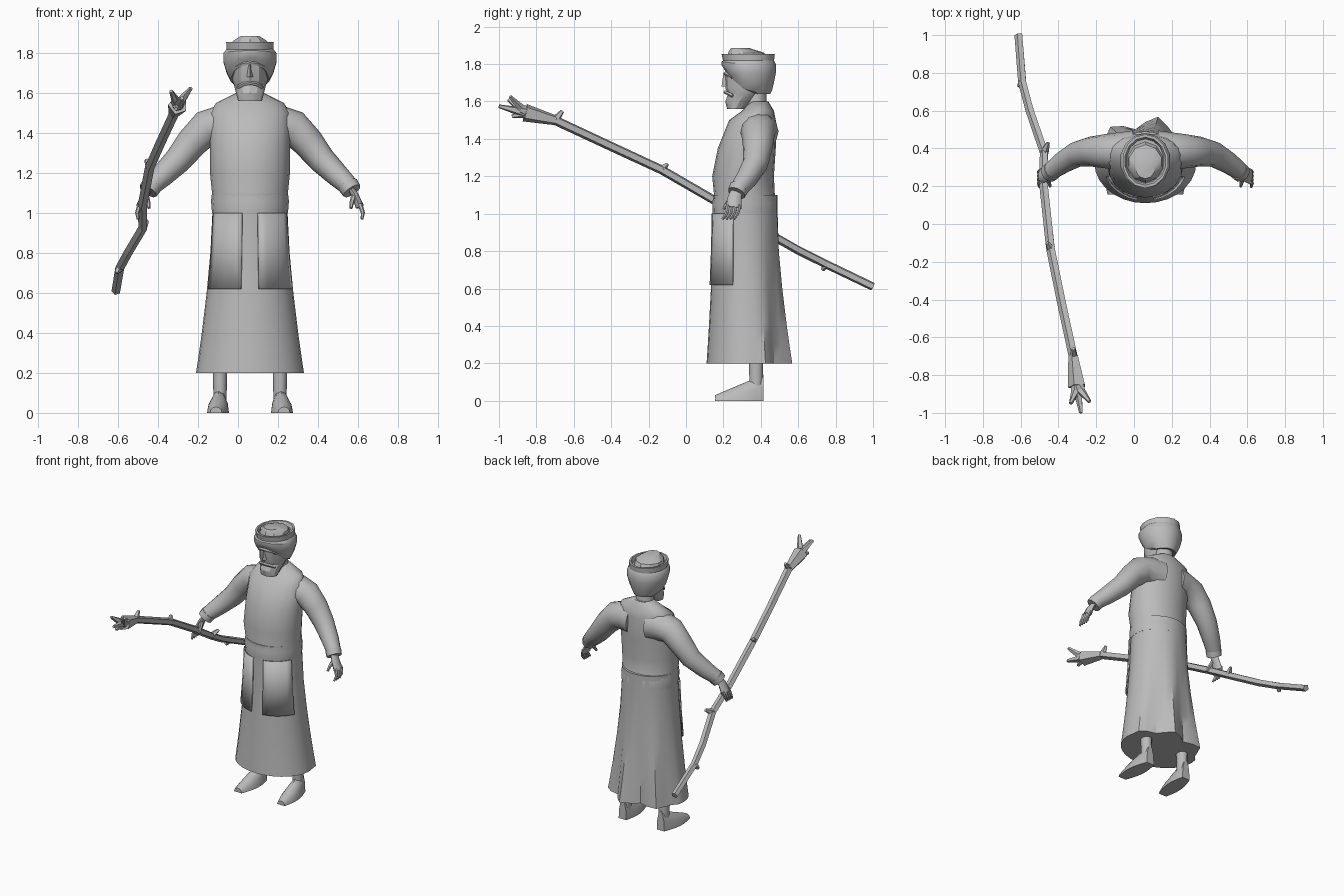
import bpy, bmesh, math
from math import sin, cos, pi
from mathutils import Vector

if "Cube" in bpy.data.objects:
    bpy.data.objects.remove(bpy.data.objects["Cube"], do_unlink=True)

MIDDLE = 0.06  # the body's own mirror plane

grey = bpy.data.materials.new("plain_grey")
grey.use_nodes = True
grey.diffuse_color = (0.5, 0.5, 0.5, 1)
grey.node_tree.nodes["Principled BSDF"].inputs["Base Color"].default_value = grey.diffuse_color


def skin(name, rings, smooth=40, closed=True):
    """Join equal rings of points; closed rings get capped ends."""
    bm = bmesh.new()
    rows = [[bm.verts.new(p) for p in ring] for ring in rings]
    count = len(rows[0])
    for low, high in zip(rows, rows[1:]):
        for i in range(count if closed else count - 1):
            j = (i + 1) % count
            bm.faces.new((low[i], low[j], high[j], high[i]))
    if closed:
        bm.faces.new(rows[0])
        bm.faces.new(rows[-1])
    bmesh.ops.recalc_face_normals(bm, faces=bm.faces)
    mesh = bpy.data.meshes.new(name)
    bm.to_mesh(mesh)
    bm.free()
    mesh.materials.append(grey)
    obj = bpy.data.objects.new(name, mesh)
    bpy.context.collection.objects.link(obj)
    if smooth:
        bpy.ops.object.select_all(action="DESELECT")
        obj.select_set(True)
        bpy.context.view_layer.objects.active = obj
        bpy.ops.object.shade_smooth_by_angle(angle=math.radians(smooth))
    return obj


def oval(z, width, front, back, angle):
    """Point on a level oval; angle zero is the front."""
    depth = (back - front) / 2
    return Vector((MIDDLE + width * sin(angle), front + depth - depth * cos(angle), z))


def stack(name, sections, sides=16, smooth=40, rise=0):
    """Loft ovals (z, half width, front, back); rise lifts the lower front edge."""
    top = sections[-1][0]
    rings = []
    for section in sections:
        ring = [oval(*section, 2 * pi * i / sides) for i in range(sides)]
        for i, point in enumerate(ring):
            point.z += rise * (top - section[0]) * max(0, cos(2 * pi * i / sides)) ** 1.5
        rings.append(ring)
    return skin(name, rings, smooth)


def soften(path):
    """Add a curved midpoint to every span of a path."""
    pts = [Vector(p) for p in path]
    out = [pts[0]]
    for i in range(len(pts) - 1):
        a, b = pts[max(i - 1, 0)], pts[min(i + 2, len(pts) - 1)]
        out += [(pts[i] + pts[i + 1]) * 0.5 + (pts[i] + pts[i + 1] - a - b) / 16, pts[i + 1]]
    return out


def tube(name, path, start, end, sides=8, flat=1, smooth=50, flip=False):
    """Sweep a ring along a path, its radius going from start to end."""
    pts = [Vector((2 * MIDDLE - p[0] if flip else p[0], p[1], p[2])) for p in path]
    last = len(pts) - 1
    rings = []
    for k, p in enumerate(pts):
        d = (pts[min(k + 1, last)] - pts[max(k - 1, 0)]).normalized()
        side = d.cross(Vector((0, 0, 1)) if abs(d.y) > 0.8 else Vector((0, 1, 0))).normalized()
        other = d.cross(side)
        r = start + (end - start) * k / last
        turns = [2 * pi * i / sides for i in range(sides)]
        rings.append([p + r * (side * flat * cos(t) + other * sin(t)) for t in turns])
    return skin(name, rings, smooth)


# Skirt: an oval waist opening into a hem with folds at the back
def skirt_point(z, angle):
    waist = oval(z, 0.188, 0.146, 0.49, angle)
    fold = 0.035 * sin(7 * (angle - pi)) * max(0, -cos(angle))
    hem = oval(z, 0.27 - fold, 0.11 + fold, 0.54 - fold, angle)
    return waist.lerp(hem, max(0, (1 - z) / 0.8) ** 1.5)


SIDES = 28
skin("robe_skirt", [[skirt_point(z / 10, 2 * pi * i / SIDES) for i in range(SIDES)]
                    for z in (2, 3, 4, 6, 8, 10, 11)], 35)

# Two hanging front panels
for side, label in ((1, "left"), (-1, "right")):
    rows = []
    for z in (0.62, 0.8, 1):
        angles = [side * (0.2 + 0.2 * i) for i in range(6)]
        rows.append([skirt_point(z, a) + Vector((sin(a), -cos(a), 0)) * 0.012 for a in angles])
    panel = skin(label + "_front_panel", rows, closed=False)
    panel.modifiers.new("thickness", "SOLIDIFY").thickness = 0.008

# Robe top, bloused over the waist
stack("robe_top", [(1, .19, .143, .49), (1.06, .195, .14, .49), (1.1, .19, .15, .475), (1.2, .2, .14, .47),
                   (1.35, .2, .17, .48), (1.5, .2, .23, .48), (1.55, .17, .3, .47), (1.6, .07, .34, .44)], 20)

# Neck, bearded head and face
stack("neck", [(1.5, .08, .3, .45), (1.6, .06, .32, .43), (1.7, .06, .32, .43)], 12)
stack("head", [(1.56, .06, .22, .31), (1.6, .07, .21, .36), (1.64, .08, .225, .4),
               (1.67, .09, .21, .43), (1.8, .09, .21, .45)], 12, 30)
skin("nose", [[(MIDDLE - w, 0.23, z), (MIDDLE, y, z), (MIDDLE + w, 0.23, z)]
              for z, w, y in ((1.68, .025, .19), (1.75, .01, .2))], 30)
for name, z, reach in (("brows", 1.75, 0.07), ("moustache", 1.65, 0.06)):
    arc = [(MIDDLE + reach * t / 2, 0.21 + 0.01 * t * t, z - 0.005 * t * t) for t in range(-2, 3)]
    tube(name, arc, 0.01, 0.01, 5, smooth=30)

# Turban: tilted wrap, flared rim and low cap
stack("turban_wrap", [(1.64, .08, .28, .45), (1.66, .1, .21, .46), (1.7, .12, .2, .47),
                      (1.75, .135, .19, .48), (1.8, .135, .19, .48), (1.82, .12, .2, .47)], 14, rise=0.65)
stack("turban_rim", [(1.81, .12, .2, .47), (1.855, .122, .19, .475), (1.855, .11, .205, .46),
                     (1.83, .1, .215, .45)], 14, 30)
stack("turban_cap", [(1.82, .1, .215, .44), (1.86, .09, .225, .42), (1.885, .05, .24, .34)], 10, 30)

# Arms, hands, legs and feet, one set per side
sleeve = [(.13, .385, 1.44), (.28, .385, 1.425), (.42, .37, 1.265), (.56, .28, 1.13)]
for label, flip in (("left", False), ("right", True)):
    tube(label + "_sleeve", soften(sleeve), 0.11, 0.048, 12, flip=flip)
    tube(label + "_cuff", [(.55, .285, 1.14), (.57, .27, 1.11)], 0.053, 0.05, 10, flip=flip)
    tube(label + "_palm", [(.56, .275, 1.13), (.585, .26, 1.09), (.61, .255, 1.03)],
         0.03, 0.042, flat=0.5, flip=flip)
    for i, finger in enumerate(("index", "middle", "ring", "little")):
        y = 0.225 + 0.02 * i
        curl = [(.61, y, 1.045), (.625, y - .01, 1), (.62, y - .03, .97)]
        tube(label + "_" + finger + "_finger", curl, 0.013, 0.007, 6, flip=flip)
    tube(label + "_thumb", [(.58, .245, 1.085), (.57, .22, 1.055), (.565, .2, 1.025)],
         0.015, 0.008, 6, flip=flip)
    tube(label + "_leg", [(.21, .373, .3), (.21, .375, .05)], 0.042, 0.036, 10, 0.9, flip=flip)
    rings = []
    for t in [k / 6 for k in range(7)]:
        x = 0.21 + 0.02 * t
        x = 2 * MIDDLE - x if flip else x
        width, height = 0.03 + 0.025 * sin(pi * t), 0.14 - 0.11 * t
        rings.append([(x + width * cos(pi * i / 6), 0.415 - 0.26 * t, height * sin(pi * i / 6))
                      for i in range(7)])
    skin(label + "_foot", rings, 45)

# Gnarled staff with knots and a forked head
staff = [(-.61, 1, .61), (-.59, .75, .73), (-.55, .6, .805), (-.475, .38, .93), (-.475, .19, 1.05),
         (-.44, -.13, 1.235), (-.385, -.4, 1.36), (-.32, -.7, 1.5)]
tube("staff", staff, 0.023, 0.026, 5, smooth=0)
for i, bump in ((1, (-.02, -.02, -.03)), (3, (.02, .05, .03)), (5, (-.02, .03, .03)), (7, (0, .04, .05))):
    root = Vector(staff[i])
    tube("staff_knot", [root, root + Vector(bump)], 0.024, 0.01, 5, smooth=0)
fork = Vector((-.3, -.86, 1.54))
tube("staff_head", [staff[-1], fork], 0.028, 0.05, 5, smooth=0)
for tip in ((-.335, -.95, 1.61), (-.28, -1, 1.575), (-.235, -.94, 1.625), (-.31, -.93, 1.52)):
    tube("staff_prong", [fork.lerp(Vector(staff[-1]), 0.3), fork.lerp(Vector(tip), 0.3), tip],
         0.035, 0.01, 5, smooth=0)
